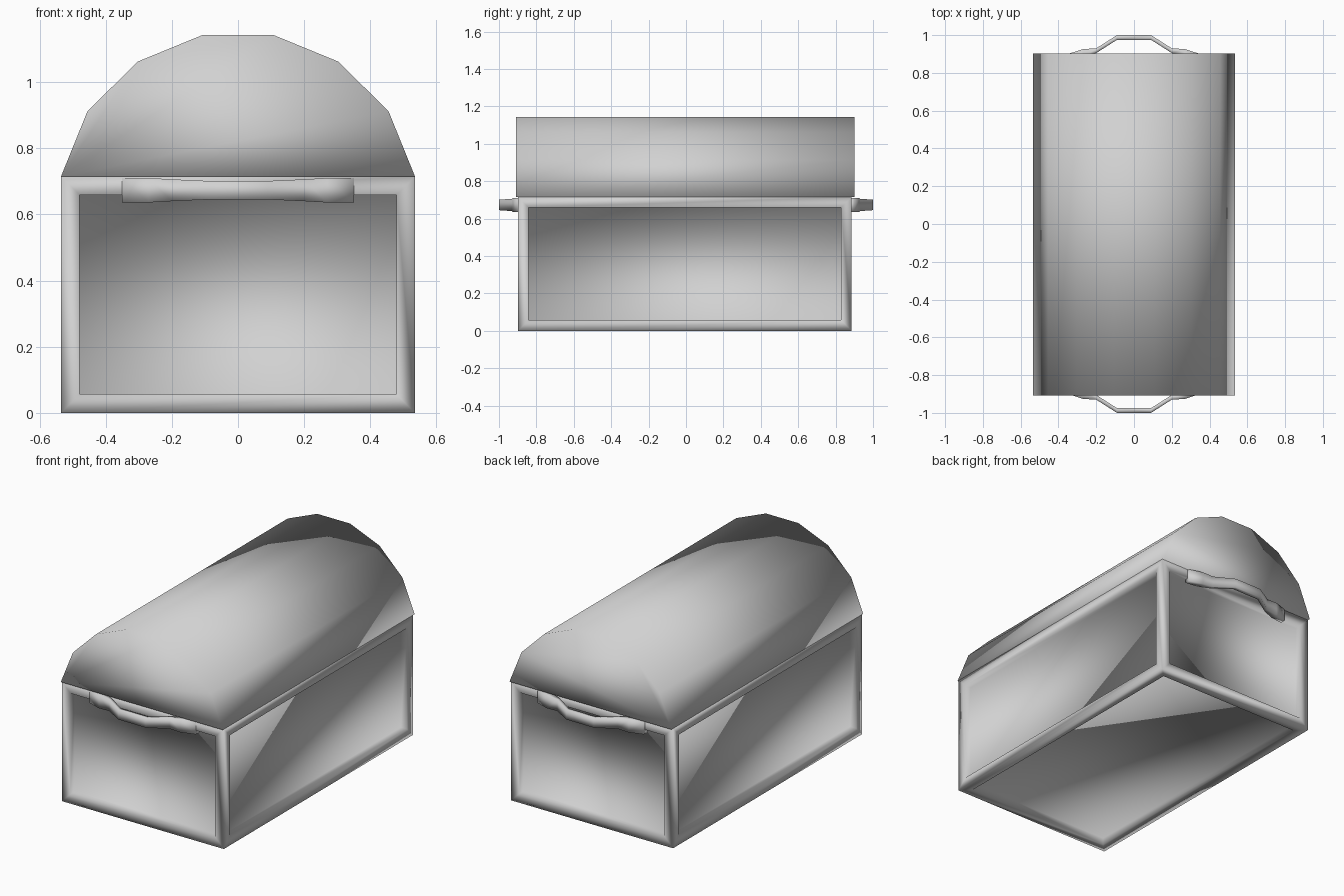
import bpy
import bmesh

if "Cube" in bpy.data.objects:
    bpy.data.objects.remove(bpy.data.objects["Cube"], do_unlink=True)

# One plain grey for the whole chest
grey = bpy.data.materials.new("light grey")
grey.use_nodes = True
grey.diffuse_color = (0.64, 0.64, 0.64, 1)
grey.node_tree.nodes["Principled BSDF"].inputs["Base Color"].default_value = (0.64, 0.64, 0.64, 1)


def finish(bm, name):
    """Turn a bmesh into a smooth-shaded grey object."""
    bmesh.ops.recalc_face_normals(bm, faces=bm.faces)
    for face in bm.faces:
        face.smooth = True
    mesh = bpy.data.meshes.new(name)
    bm.to_mesh(mesh)
    bm.free()
    mesh.materials.append(grey)
    obj = bpy.data.objects.new(name, mesh)
    bpy.context.collection.objects.link(obj)
    return obj


def loft(rings, name):
    """Bridge a row of equal rings and cap both ends."""
    bm = bmesh.new()
    loops = [[bm.verts.new(p) for p in ring] for ring in rings]
    n = len(loops[0])
    for a, b in zip(loops, loops[1:]):
        for i in range(n):
            j = (i + 1) % n
            bm.faces.new((a[i], a[j], b[j], b[i]))
    bm.faces.new(loops[0])
    bm.faces.new(loops[-1])
    return finish(bm, name)


# Chest body: a box whose faces are framed and recessed
WIDTH, HEIGHT = 1.07, 0.715
FRONT, BACK = -0.898, 0.886
bm = bmesh.new()
bmesh.ops.create_cube(bm, size=1)
for v in bm.verts:
    v.co.x *= WIDTH
    v.co.y = FRONT if v.co.y < 0 else BACK
    v.co.z = (v.co.z + 0.5) * HEIGHT
panels = list(bm.faces)
bmesh.ops.inset_individual(bm, faces=panels, thickness=0.08)
normals = [f.normal.copy() for f in panels]
for panel, normal in zip(panels, normals):
    new = bmesh.ops.extrude_discrete_faces(bm, faces=[panel])["faces"][0]
    bmesh.ops.translate(bm, verts=new.verts, vec=normal * -0.04)
finish(bm, "chest_body")

# Domed lid: a faceted arch swept along the chest
half = [(0.535, 0.715), (0.455, 0.912), (0.303, 1.062), (0.108, 1.142)]
arch = half + [(-x, z) for x, z in reversed(half)]
loft([[(x, y, z) for x, z in arch] for y in (-0.908, 0.902)], "lid")

# Handles: x, inner reach, outer reach, half height of each section
half_handle = [
    (0.35, 0.87, 0.900, 0.037),
    (0.27, 0.88, 0.926, 0.037),
    (0.20, 0.905, 0.930, 0.033),
    (0.09, 0.975, 1.000, 0.028),
]
sections = half_handle + [(-x, a, b, h) for x, a, b, h in reversed(half_handle)]
for name, side in (("front_handle", -1), ("back_handle", 1)):
    loft([[(x, side * a, 0.673 - h), (x, side * b, 0.673 - h),
           (x, side * b, 0.673 + h), (x, side * a, 0.673 + h)]
          for x, a, b, h in sections], name)
